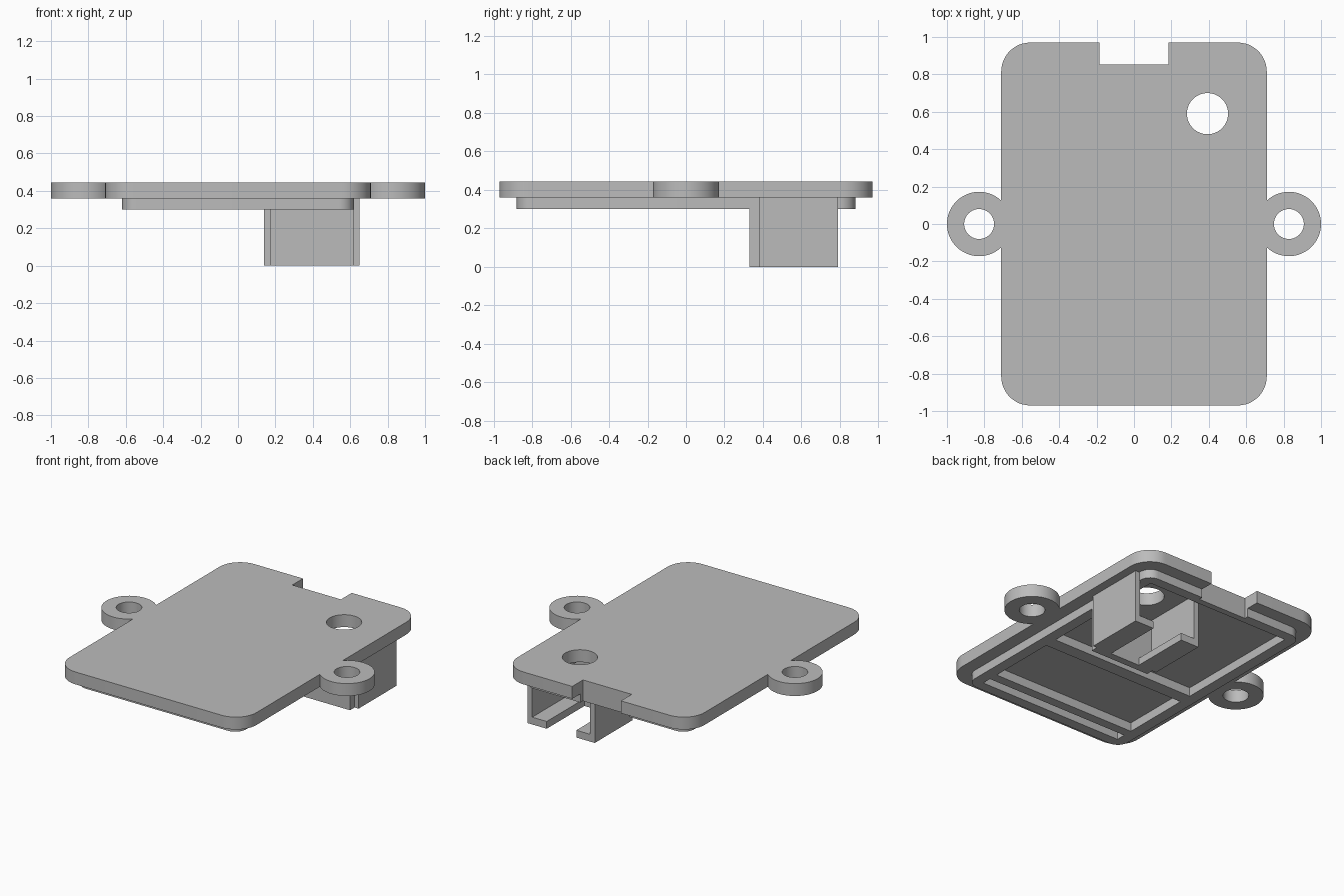
import bpy, bmesh, math
from mathutils import Vector

if "Cube" in bpy.data.objects:
    bpy.data.objects.remove(bpy.data.objects["Cube"])

grey = bpy.data.materials.new("light_grey")
grey.use_nodes = True
grey.diffuse_color = (0.5, 0.5, 0.5, 1)
grey.node_tree.nodes["Principled BSDF"].inputs["Base Color"].default_value = (0.5, 0.5, 0.5, 1)

BASE, TOP, LIP = 0.36, 0.445, 0.30   # plate underside, plate top, rim underside


def extrude(name, outline, z0, z1):
    """Solid prism from a counter-clockwise outline."""
    bm = bmesh.new()
    low = [bm.verts.new((x, y, z0)) for x, y in outline]
    high = [bm.verts.new((x, y, z1)) for x, y in outline]
    bm.faces.new(low[::-1])
    bm.faces.new(high)
    n = len(low)
    for i in range(n):
        j = (i + 1) % n
        bm.faces.new((low[i], low[j], high[j], high[i]))
    mesh = bpy.data.meshes.new(name)
    bm.to_mesh(mesh)
    bm.free()
    mesh.materials.append(grey)
    obj = bpy.data.objects.new(name, mesh)
    bpy.context.collection.objects.link(obj)
    return obj


def box(name, x0, x1, y0, y1, z0, z1):
    return extrude(name, [(x0, y0), (x1, y0), (x1, y1), (x0, y1)], z0, z1)


def disc(name, x, y, r, z0, z1, n=64):
    angles = [math.tau * i / n for i in range(n)]
    return extrude(name, [(x + r * math.cos(a), y + r * math.sin(a)) for a in angles], z0, z1)


def rounded(name, hx, hy, r, z0, z1, steps=12):
    pts = []
    for k, (sx, sy) in enumerate([(1, 1), (-1, 1), (-1, -1), (1, -1)]):
        for i in range(steps + 1):
            a = (k + i / steps) * math.pi / 2
            pts.append((sx * (hx - r) + r * math.cos(a), sy * (hy - r) + r * math.sin(a)))
    return extrude(name, pts, z0, z1)


def cut(obj, *cutters):
    """Subtract the cutters, bake the result and drop the cutters."""
    for c in cutters:
        c.hide_render = True
        mod = obj.modifiers.new("cut", 'BOOLEAN')
        mod.operation, mod.solver, mod.object = 'DIFFERENCE', 'EXACT', c
    graph = bpy.context.evaluated_depsgraph_get()
    graph.update()
    mesh = bpy.data.meshes.new_from_object(obj.evaluated_get(graph))
    obj.modifiers.clear()
    obj.data = mesh
    for c in cutters:
        bpy.data.objects.remove(c)
    return obj


def notch():
    return box("notch_cutter", -0.185, 0.185, 0.853, 1.2, 0.2, 0.6)


parts = []

# Cover plate with back notch and round hole
plate = rounded("cover_plate", 0.71, 0.97, 0.155, BASE, TOP)
parts.append(cut(plate, notch(), disc("hole_cutter", 0.393, 0.59, 0.11, 0.2, 0.6)))

# Screw ears on both sides, trimmed where they meet the plate
for side, sx in (("left", 1), ("right", -1)):
    ear = disc(side + "_screw_ear", sx * 0.828, 0, 0.172, BASE, TOP)
    x0, x1 = sorted((sx * 0.5, sx * 0.71))
    parts.append(cut(ear, disc("screw_cutter", sx * 0.828, 0, 0.08, 0.2, 0.6),
                     box("trim_cutter", x0, x1, -0.4, 0.4, 0.2, 0.6)))

# Underside rim with three pockets, leaving two crossbars
rim = rounded("underside_rim", 0.62, 0.88, 0.08, LIP, BASE)
pockets = [box("pocket_cutter", -0.545, 0.545, y0, y1, 0.2, 0.5)
           for y0, y1 in ((-0.11, 0.81), (-0.68, -0.2), (-0.81, -0.745))]
parts.append(cut(rim, notch(), *pockets))

# Bracket under the hole: front wall, two side walls with inward lips
parts.append(box("bracket_front_wall", 0.17, 0.62, 0.33, 0.38, 0, BASE))
for side, outer, inner, lip in (("right", 0.14, 0.175, 0.28), ("left", 0.65, 0.615, 0.505)):
    x0, x1 = sorted((outer, inner))
    parts.append(box("bracket_" + side + "_wall", x0, x1, 0.38, 0.79, 0, BASE))
    x0, x1 = sorted((inner, lip))
    parts.append(box("bracket_" + side + "_lip", x0, x1, 0.38, 0.79, 0, 0.05))

# Smooth the round walls, keep edges sharp
bpy.ops.object.select_all(action='DESELECT')
for p in parts:
    p.select_set(True)
bpy.context.view_layer.objects.active = parts[0]
bpy.ops.object.shade_smooth_by_angle(angle=math.radians(30))
